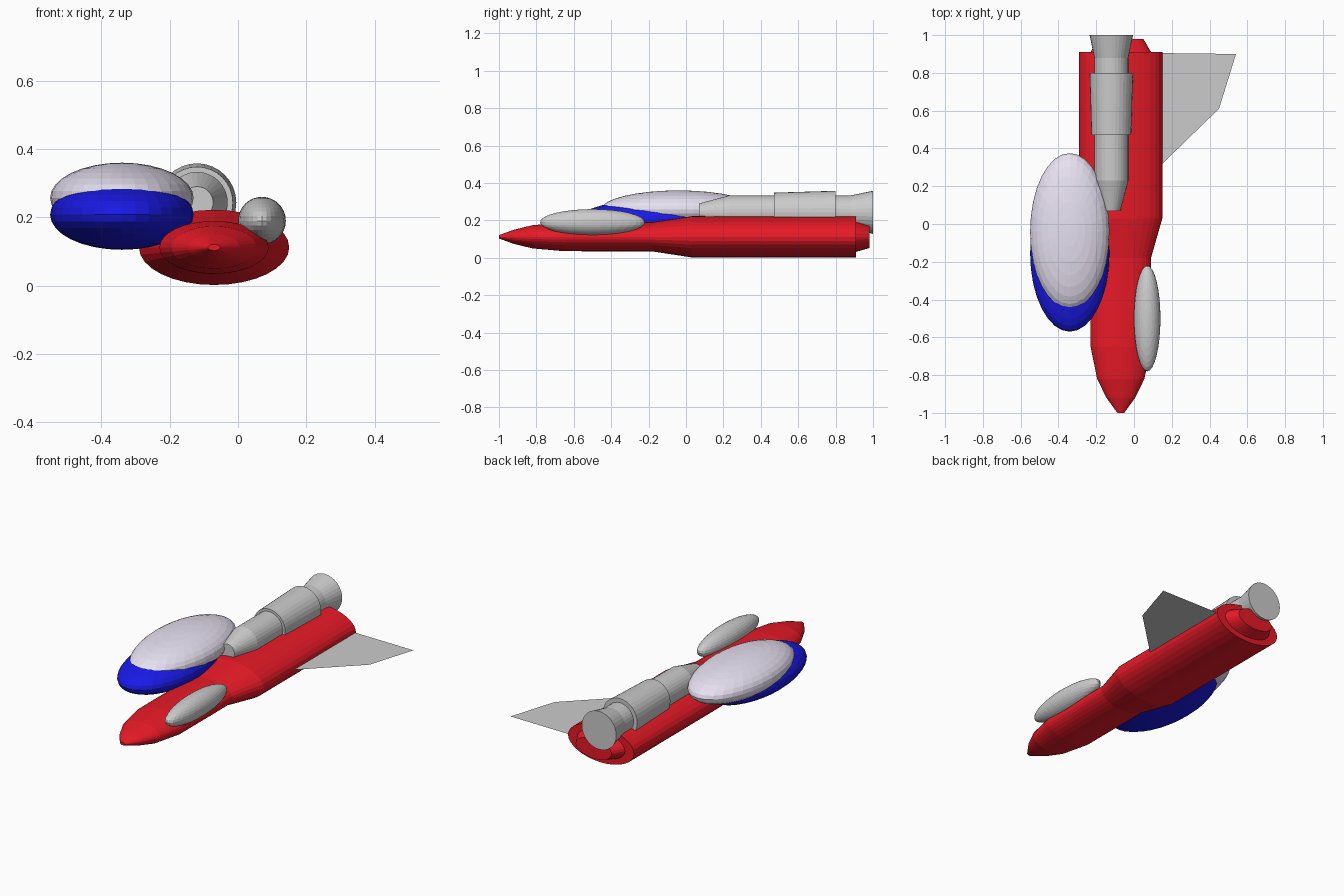
import bpy, bmesh, math

if "Cube" in bpy.data.objects:
    bpy.data.objects.remove(bpy.data.objects["Cube"])


def paint(obj, name, rgb):
    mat = bpy.data.materials.get(name) or bpy.data.materials.new(name)
    mat.diffuse_color = (*rgb, 1)
    mat.use_nodes = True
    mat.node_tree.nodes["Principled BSDF"].inputs["Base Color"].default_value = mat.diffuse_color
    obj.data.materials.append(mat)


def finish(name, bm):
    bmesh.ops.recalc_face_normals(bm, faces=bm.faces)
    mesh = bpy.data.meshes.new(name)
    bm.to_mesh(mesh)
    bm.free()
    obj = bpy.data.objects.new(name, mesh)
    bpy.context.collection.objects.link(obj)
    return obj


def tube(name, x, z, profile, sides=32):
    """Closed body along y through elliptical stations (y, x radius, z radius)."""
    bm = bmesh.new()
    rings = []
    for y, rx, rz in profile:
        angles = [2 * math.pi * i / sides for i in range(sides)]
        rings.append([bm.verts.new((x + rx * math.cos(a), y, z + rz * math.sin(a)))
                      for a in angles])
    for a, b in zip(rings, rings[1:]):
        for i in range(sides):
            j = (i + 1) % sides
            bm.faces.new((a[i], a[j], b[j], b[i]))
    bm.faces.new(rings[0])
    bm.faces.new(rings[-1])
    return finish(name, bm)


def ellipsoid(name, centre, radii):
    bm = bmesh.new()
    bmesh.ops.create_uvsphere(bm, u_segments=32, v_segments=16, radius=1)
    bmesh.ops.scale(bm, vec=radii, verts=bm.verts)
    bmesh.ops.translate(bm, vec=centre, verts=bm.verts)
    return finish(name, bm)


RED, BLUE, PALE = (0.8, 0.01, 0.02), (0.01, 0.01, 0.8), (0.8, 0.75, 0.88)

# Flattened fuselage with pointed nose, stepped rear and tail nozzle
fuselage = tube("fuselage", -0.07, 0.112, [
    (-1.0, 0.018, 0.009), (-0.92, 0.076, 0.038), (-0.82, 0.125, 0.062),
    (-0.65, 0.16, 0.077), (-0.18, 0.16, 0.078), (0.03, 0.22, 0.11),
    (0.91, 0.22, 0.11), (0.91, 0.16, 0.08), (0.98, 0.12, 0.06)])
paint(fuselage, "red", RED)

# Large side pod: blue lower hull with pale upper shell
hull = ellipsoid("pod_hull", (-0.34, -0.155, 0.208), (0.21, 0.415, 0.103))
paint(hull, "blue", BLUE)
shell = ellipsoid("pod_shell", (-0.34, -0.04, 0.257), (0.21, 0.415, 0.103))
paint(shell, "pale_lavender", PALE)

# Small grey pod beside the nose
ellipsoid("small_pod", (0.07, -0.5, 0.19), (0.07, 0.28, 0.07))

# Engine on top: tapered intake, stepped sleeve and flared exhaust
tube("engine", -0.12, 0.243, [(y, r, r) for y, r in [
    (0.07, 0.047), (0.23, 0.09), (0.47, 0.09), (0.47, 0.105), (0.80, 0.115),
    (0.80, 0.09), (0.88, 0.09), (1.0, 0.115)]])

# Single thin wing
bm = bmesh.new()
bm.faces.new([bm.verts.new((x, y, 0.112)) for x, y in
              [(0.13, 0.30), (0.45, 0.61), (0.54, 0.90), (0.13, 0.905)]])
finish("wing", bm)
